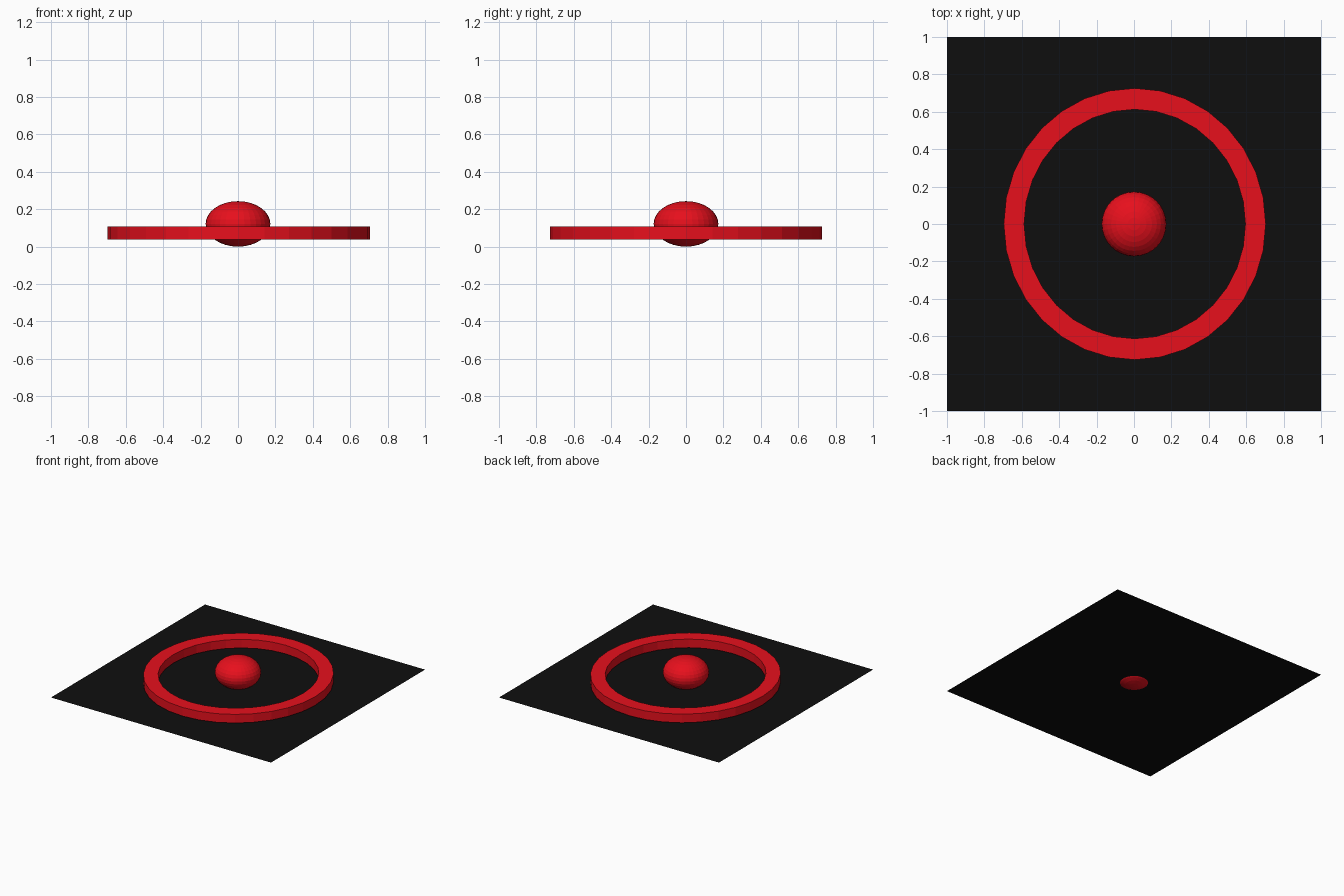
import bpy
from math import sin, cos, pi

if "Cube" in bpy.data.objects:
    bpy.data.objects.remove(bpy.data.objects["Cube"])


def material(name, rgb):
    m = bpy.data.materials.new(name)
    m.diffuse_color = (*rgb, 1.0)
    m.use_nodes = True
    m.node_tree.nodes["Principled BSDF"].inputs["Base Color"].default_value = m.diffuse_color
    return m


red = material("red", (0.8, 0.005, 0.012))
black = material("black", (0.0045, 0.0045, 0.0045))


def finish(name, mat):
    ob = bpy.context.object
    ob.name = name
    ob.data.materials.append(mat)
    return ob


# Thin square base sheet
bpy.ops.mesh.primitive_plane_add(size=2, location=(0, 0, 0.026))
finish("base_sheet", black)

# Flattened ball in the middle, poking through the sheet
bpy.ops.mesh.primitive_uv_sphere_add(segments=32, ring_count=16, radius=1,
                                     location=(0, 0, 0.1215))
ball = finish("centre_ball", red)
ball.scale = (0.173, 0.173, 0.1215)

# Slightly oval ring: a rectangular section swept through 32 steps
SEG = 32
SECTION = [(0.613, 0.037), (0.726, 0.037), (0.726, 0.108), (0.613, 0.108)]
verts, faces = [], []
for i in range(SEG):
    a = 2 * pi * i / SEG
    for r, z in SECTION:
        verts.append((0.004 + 0.965 * r * cos(a), r * sin(a), z))
    n = (i + 1) % SEG
    for k in range(4):
        j = (k + 1) % 4
        faces.append((4 * i + k, 4 * n + k, 4 * n + j, 4 * i + j))
mesh = bpy.data.meshes.new("ring")
mesh.from_pydata(verts, [], faces)
mesh.materials.append(red)
bpy.context.collection.objects.link(bpy.data.objects.new("ring", mesh))
